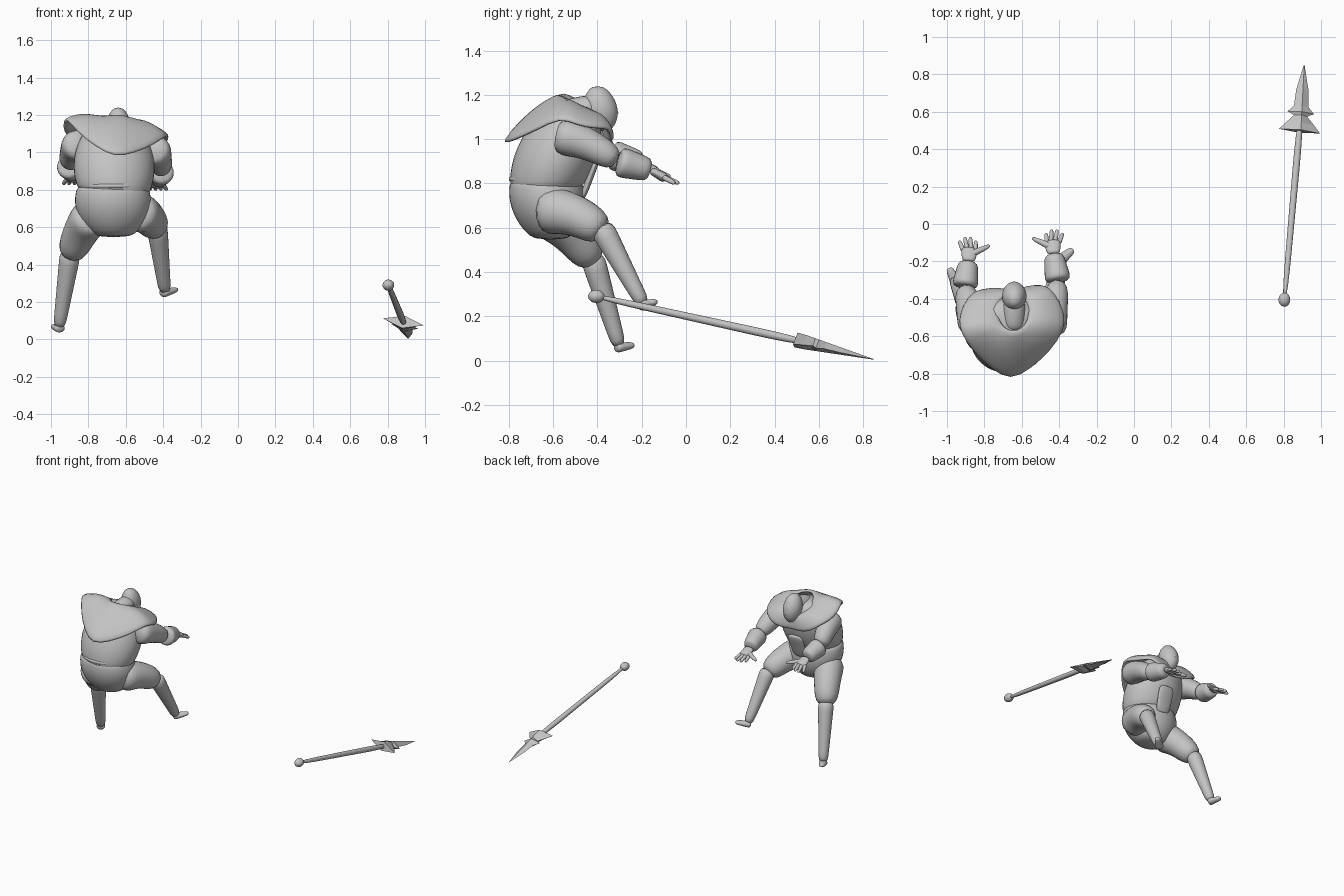
import bpy, bmesh, math
from mathutils import Vector as V

default_cube = bpy.data.objects.get("Cube")
if default_cube:
    bpy.data.objects.remove(default_cube)

COLOUR = (.55, .55, .55, 1)
grey = bpy.data.materials.new("plain_grey")
grey.use_nodes = True
grey.diffuse_color = COLOUR
grey.node_tree.nodes["Principled BSDF"].inputs["Base Color"].default_value = COLOUR


def ellipse(centre, u, v, count):
    turns = [math.tau * i / count for i in range(count)]
    return [centre + u * math.cos(a) + v * math.sin(a) for a in turns]


def loft(name, rings, caps=True, thickness=0, smooth=True):
    """Skin a list of equal-length closed rings."""
    bm = bmesh.new()
    loops = [[bm.verts.new(point) for point in ring] for ring in rings]
    for lower, upper in zip(loops, loops[1:]):
        for i in range(len(lower)):
            bm.faces.new((lower[i - 1], lower[i], upper[i], upper[i - 1]))
    if caps:
        bm.faces.new(loops[0])
        bm.faces.new(loops[-1])
    bmesh.ops.recalc_face_normals(bm, faces=bm.faces)
    mesh = bpy.data.meshes.new(name)
    bm.to_mesh(mesh)
    bm.free()
    mesh.materials.append(grey)
    for face in mesh.polygons:
        face.use_smooth = smooth
    part = bpy.data.objects.new(name, mesh)
    bpy.context.collection.objects.link(part)
    if thickness:
        shell = part.modifiers.new("thickness", "SOLIDIFY")
        shell.thickness = thickness
        shell.offset = 0
    if smooth:
        rounding = part.modifiers.new("rounding", "SUBSURF")
        rounding.levels = rounding.render_levels = 1


def limb(name, start, end, r_start, r_end, lift=0, flat=1, cap=.75, steps=6):
    """Tapered tube that arches upward by lift, with softened ends."""
    direction = (end - start).normalized()
    ref = V((0, 0, 1)) if abs(direction.z) < .8 else V((0, 1, 0))
    side = direction.cross(ref).normalized()
    rings = []
    for i in range(steps + 1):
        t = i / steps
        centre = start.lerp(end, t) + V((0, 0, lift * math.sin(math.pi * t)))
        slope = V((0, 0, lift * math.pi * math.cos(math.pi * t)))
        tangent = (end - start + slope).normalized()
        radius = (r_start + (r_end - r_start) * t) * (cap if i in (0, steps) else 1)
        u = (side - tangent * side.dot(tangent)).normalized() * radius
        rings.append(ellipse(centre, u, u.cross(tangent) * flat, 12))
    loft(name, rings)


def body(name, low, high, radius, depth, begin=.03, finish=.97, power=.5, tilt=0):
    """Upright rounded form; begin and finish pick the part of the arc used."""
    rings = []
    steps = 8
    for i in range(steps + 1):
        t = i / steps
        r = radius * math.sin(math.pi * (begin + (finish - begin) * t)) ** power
        rings.append(ellipse(low.lerp(high, t), V((r, 0, -tilt * r)), V((0, r * depth, 0)), 20))
    loft(name, rings)


# Torso, belt, tunic skirt and hanging cloth
body("torso", V((-.67, -.64, .76)), V((-.65, -.51, 1.17)), .22, .87,
     begin=.2, finish=.96, power=.4, tilt=.1)
body("belt", V((-.67, -.63, .8)), V((-.67, -.63, .84)), .185, .94, power=.1)
body("tunic_skirt", V((-.665, -.61, .545)), V((-.67, -.635, .83)), .207, .84,
     begin=.06, finish=.7)
limb("front_cloth", V((-.64, -.4, .92)), V((-.65, -.47, .73)), .07, .06, flat=.25)

# Shoulder cape: six hem corners, bowed edges, lofted down from the neck
corners = [V(p) for p in ((-.66, -.84, .97), (-.93, -.58, 1.2), (-.87, -.37, 1.06),
                          (-.64, -.37, .98), (-.45, -.34, 1.05), (-.37, -.57, 1.1))]
middle = V((-.645, -.47, 1.14))
hem = []
for i, corner in enumerate(corners):
    following = corners[(i + 1) % len(corners)]
    for step in range(3):
        point = corner.lerp(following, step / 3)
        bow = (point - middle) * V((1, 1, 0)).length
        bow.z = 0
        if step:
            point += bow.normalized() * .03 - V((0, 0, .02))
        hem.append(point)
neck_ring = []
for i in range(len(hem)):
    a = math.tau * i / len(hem)
    neck_ring.append(middle + V((-.08 * math.sin(a), -.1 * math.cos(a), .06 * math.cos(a))))
cape = []
for step in range(5):
    t = step / 4
    bulge = V((0, 0, .025 * math.sin(math.pi * t)))
    cape.append([a.lerp(b, t) + bulge for a, b in zip(neck_ring, hem)])
loft("shoulder_cape", cape, caps=False, thickness=.026)

# Neck, head and nose
limb("neck", V((-.645, -.56, 1.1)), V((-.64, -.4, 1.14)), .07, .06, lift=.01)
body("head", V((-.64, -.37, 1.035)), V((-.64, -.4, 1.24)), .067, 1.15)
limb("nose", V((-.64, -.33, 1.15)), V((-.64, -.315, 1.11)), .01, .014)


def arm(side, out, shoulder, elbow, wrist, palm):
    """Sleeve, cuff and open hand; out is the outward x sign."""
    limb(side + "_sleeve", shoulder, elbow, .095, .058, lift=.02)
    limb(side + "_cuff", elbow, wrist, .075, .054, cap=.85)
    limb(side + "_palm", wrist, palm.lerp(wrist, -.3), .036, .048, flat=.5)
    for i in range(4):
        k = i - 1.5
        root = palm + V((k * .021, 0, 0))
        tip = palm + V((k * .03 + out * .01, .078 - k * k * .01, -.03))
        limb(f"{side}_finger_{i + 1}", root, tip, .014, .01)
    limb(side + "_thumb", wrist.lerp(palm, .6), palm + V((-out * .11, .03, -.01)), .021, .011)


def leg(side, hip, knee, ankle, toe):
    limb(side + "_breeches", hip, knee, .12, .08, lift=.03)
    limb(side + "_boot", knee.lerp(ankle, -.1), ankle, .06, .033, cap=1)
    limb(side + "_foot", ankle.lerp(toe, -.3), toe, .035, .019, flat=.75)


arm("left", 1, V((-.45, -.59, 1.02)), V((-.405, -.31, .9)),
    V((-.43, -.16, .86)), V((-.435, -.105, .83)))
arm("right", -1, V((-.85, -.57, 1.05)), V((-.905, -.34, .93)),
    V((-.885, -.2, .89)), V((-.88, -.145, .86)))
leg("left", V((-.55, -.66, .68)), V((-.43, -.37, .58)),
    V((-.39, -.19, .25)), V((-.325, -.135, .267)))
leg("right", V((-.77, -.64, .67)), V((-.9, -.415, .44)),
    V((-.957, -.3, .06)), V((-.99, -.235, .07)))

# Spear: shaft, butt knob and barbed blade
butt = V((.804, -.405, .29))
base = V((.886, .51, .09))
tip = V((.91, .85, .005))
limb("spear_shaft", butt, base.lerp(tip, .1), .015, .021)
body("spear_knob", butt - V((0, 0, .03)), butt + V((0, 0, .03)), .032, 1.2)
axis = (tip - base).normalized()
across = V((1, 0, -.2))
across = (across - axis * across.dot(axis)).normalized()
blade = []
for t, width in ((-.04, .112), (.08, .075), (.2, .036), (.25, .072),
                 (.35, .04), (.6, .034), (.8, .018), (1, .002)):
    height = .001 + .035 * (1 - abs(t))
    blade.append(ellipse(base.lerp(tip, t), across * width, across.cross(axis) * height, 4))
loft("spear_blade", blade, smooth=False)
